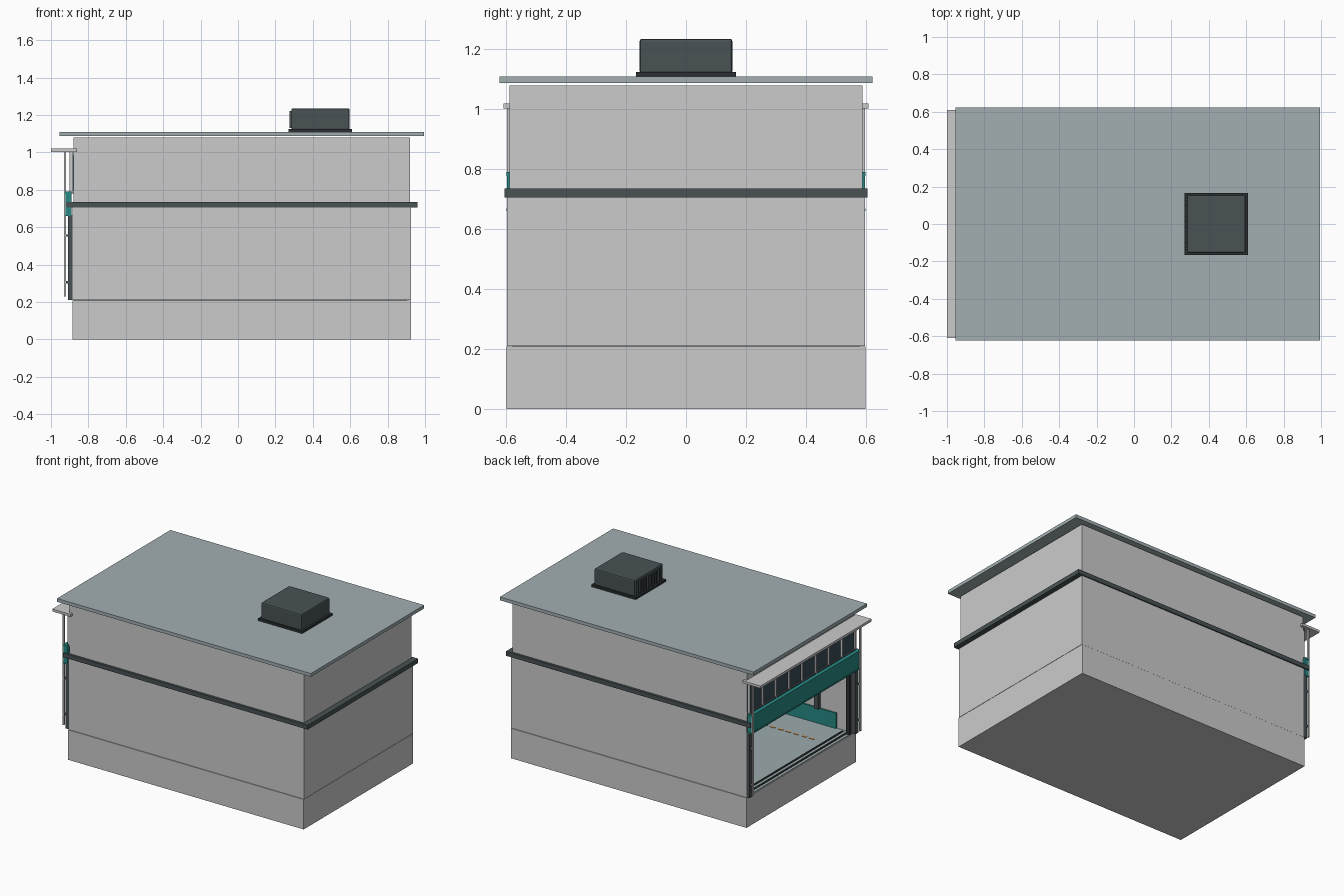
import bpy, bmesh

def mat(name, r, g, b):
    m = bpy.data.materials.new(name)
    m.diffuse_color = (r, g, b, 1)
    return m

ROOF = mat("roof_grey", 0.36, 0.43, 0.45)
DARK = mat("dark_metal", 0.065, 0.085, 0.09)
BLACK = mat("black_trim", 0.025, 0.03, 0.032)
TEAL = mat("teal", 0.02, 0.25, 0.23)
GLASS = mat("glass", 0.04, 0.07, 0.09)
LIGHT = mat("light_metal", 0.55, 0.57, 0.56)
FLOOR = mat("floor_grey", 0.33, 0.40, 0.42)
ORANGE = mat("orange", 0.8, 0.35, 0.06)

def boxes(name, spans, m=None, bevel=0):
    """One object from a list of (x0, x1, y0, y1, z0, z1) blocks."""
    bm = bmesh.new()
    for x0, x1, y0, y1, z0, z1 in spans:
        vs = bmesh.ops.create_cube(bm, size=1)["verts"]
        for v in vs:
            v.co = ((x0 + x1) / 2 + v.co.x * (x1 - x0),
                    (y0 + y1) / 2 + v.co.y * (y1 - y0),
                    (z0 + z1) / 2 + v.co.z * (z1 - z0))
    me = bpy.data.meshes.new(name)
    bm.to_mesh(me)
    bm.free()
    ob = bpy.data.objects.new(name, me)
    bpy.context.collection.objects.link(ob)
    if m:
        me.materials.append(m)
    if bevel:
        b = ob.modifiers.new("bevel", "BEVEL")
        b.width, b.segments = bevel, 2
    return ob

def both(*spans):
    """Repeat blocks mirrored across y = 0."""
    return [s for s in spans] + [(a, b, -d, -c, e, f) for a, b, c, d, e, f in spans]

# Plinth and floor
boxes("plinth", [(-0.885, 0.925, -0.6, 0.6, 0, 0.208)])
boxes("floor", [(-0.88, 0.9, -0.58, 0.58, 0.2, 0.213)], FLOOR)

# Walls: wide lower storey, slightly inset upper storey, open on the -x end
boxes("lower_side_walls", both((-0.885, 0.925, 0.57, 0.598, 0.21, 0.72)))
boxes("lower_end_wall", [(0.895, 0.925, -0.57, 0.57, 0.21, 0.72)])
boxes("upper_side_walls", both((-0.88, 0.92, 0.565, 0.59, 0.72, 1.08)))
boxes("upper_end_wall", [(0.895, 0.92, -0.565, 0.565, 0.72, 1.08)])
boxes("upper_front_lintel", [(-0.88, -0.855, -0.565, 0.565, 1.0, 1.08)])

# Dark belt course on three sides
boxes("belt_course", both((-0.92, 0.96, 0.585, 0.606, 0.705, 0.735))
      + [(0.92, 0.96, -0.585, 0.585, 0.705, 0.735)], DARK)

# Roof slab
boxes("roof_slab", [(-0.955, 0.995, -0.622, 0.622, 1.087, 1.11)], ROOF)

# Rooftop ventilation unit with ribs on its -x face
boxes("vent_curb", [(0.27, 0.61, -0.167, 0.167, 1.108, 1.125)], BLACK)
boxes("vent_housing", [(0.285, 0.597, -0.155, 0.155, 1.12, 1.235)], DARK, 0.008)
boxes("vent_ribs", [(0.276, 0.287, -0.13 + i * 0.0289 - 0.005, -0.13 + i * 0.0289 + 0.005, 1.13, 1.22)
                    for i in range(10)], DARK)

# Canopy over the opening
boxes("canopy", [(-1.0, -0.86, -0.61, 0.61, 1.003, 1.02)], LIGHT)

# Clerestory glazing with frame and mullions
boxes("clerestory_glass", [(-0.888, -0.88, -0.58, 0.58, 0.78, 1.0)], GLASS)
boxes("clerestory_mullions", [(-0.9, -0.885, y - 0.005, y + 0.005, 0.78, 1.003)
                              for y in [-0.58 + i * 1.16 / 8 for i in range(9)]], LIGHT)
boxes("clerestory_rails", [(-0.9, -0.88, -0.585, 0.585, 0.785, 0.797),
                           (-0.9, -0.88, -0.585, 0.585, 0.985, 1.003)], DARK)

# Teal fascia beam with end caps
boxes("fascia_beam", [(-0.922, -0.89, -0.598, 0.598, 0.665, 0.785)], TEAL)
boxes("fascia_trim", [(-0.926, -0.89, -0.6, 0.6, 0.778, 0.79),
                      (-0.926, -0.89, -0.6, 0.6, 0.66, 0.668)], TEAL)

# Opening jambs and outer guide posts
boxes("door_jambs", both((-0.908, -0.88, 0.565, 0.598, 0.212, 0.665)), DARK)
boxes("inner_jambs", both((-0.885, -0.86, 0.53, 0.555, 0.212, 0.69)), BLACK)
boxes("guide_posts", both((-0.93, -0.92, 0.583, 0.597, 0.23, 1.005)), LIGHT)
boxes("guide_brackets", both((-0.925, -0.9, 0.585, 0.595, 0.3, 0.312),
                             (-0.925, -0.9, 0.585, 0.595, 0.55, 0.562)), DARK)

# Threshold tracks and dashed floor markings
boxes("threshold_tracks", [(x, x + 0.012, -0.55, 0.55, 0.212, 0.218) for x in (-0.86, -0.825)], BLACK)
boxes("floor_dashes", both(*[(-0.74 + i * 0.06, -0.705 + i * 0.06, 0.344, 0.356, 0.212, 0.216)
                             for i in range(24)]), ORANGE)

# Interior teal wainscot, wall columns and ceiling beams
boxes("wainscot", both((-0.76, 0.88, 0.56, 0.572, 0.213, 0.32))
      + [(0.885, 0.897, -0.56, 0.56, 0.213, 0.32)], TEAL)
cols = [-0.62 + i * 0.48 for i in range(4)]
boxes("wall_columns", both(*[(x - 0.015, x + 0.015, 0.54, 0.568, 0.32, 1.05) for x in cols]), DARK)
boxes("ceiling_beams", [(x - 0.015, x + 0.015, -0.56, 0.56, 1.03, 1.075) for x in cols], DARK)
